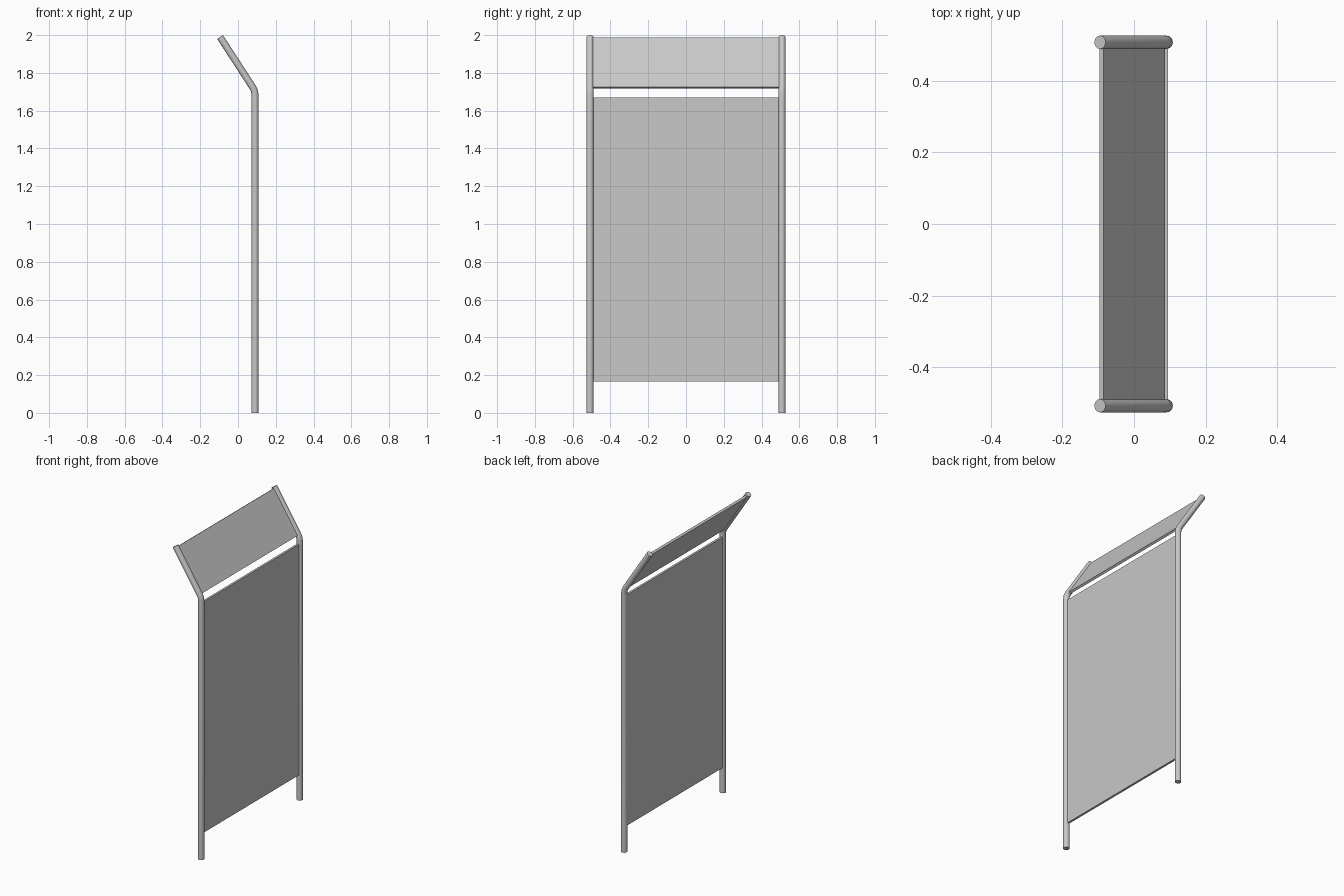
import bpy
import bmesh
from math import cos, sin, tau
from mathutils import Vector

cube = bpy.data.objects.get("Cube")
if cube:
    bpy.data.objects.remove(cube, do_unlink=True)

# One grey finish for the whole frame
grey = bpy.data.materials.new("grey metal")
grey.use_nodes = True
colour = (0.58, 0.58, 0.58, 1)
grey.diffuse_color = colour
grey.node_tree.nodes["Principled BSDF"].inputs["Base Color"].default_value = colour

POST_Y = 0.508
RADIUS = 0.0185
SIDES = 24
FOOT = Vector((0.09, 0, 0))
BEND = Vector((0.09, 0, 1.705))
TIP = Vector((-0.095, 0, 1.99))
UP = Vector((0, 0, 1))
LEAN = (TIP - BEND).normalized()


def finish(name, bm):
    bmesh.ops.recalc_face_normals(bm, faces=bm.faces)
    mesh = bpy.data.meshes.new(name)
    bm.to_mesh(mesh)
    bm.free()
    mesh.materials.append(grey)
    obj = bpy.data.objects.new(name, mesh)
    bpy.context.collection.objects.link(obj)
    return obj


def post(name, y):
    """Round tube swept up a bent path, with a short rounded elbow."""
    start, end = BEND - UP * 0.02, BEND + LEAN * 0.02
    middle = (start + end) / 4 + BEND / 2
    path = [(FOOT, UP), (start, UP), (middle, (UP + LEAN).normalized()),
            (end, LEAN), (TIP, LEAN)]
    across = Vector((0, 1, 0))
    bm = bmesh.new()
    rings = []
    for point, direction in path:
        out = across.cross(direction)
        rings.append([bm.verts.new(point + across * (y + RADIUS * cos(tau * i / SIDES))
                                   + out * RADIUS * sin(tau * i / SIDES))
                      for i in range(SIDES)])
    for low, high in zip(rings, rings[1:]):
        for i in range(SIDES):
            j = (i + 1) % SIDES
            bm.faces.new((low[i], low[j], high[j], high[i]))
    bm.faces.new(rings[0])
    bm.faces.new(rings[-1])
    obj = finish(name, bm)
    bpy.ops.object.select_all(action="DESELECT")
    obj.select_set(True)
    bpy.context.view_layer.objects.active = obj
    bpy.ops.object.shade_smooth_by_angle()


def panel(name, bottom, top, thickness):
    """Flat sheet between the posts, running from bottom to top."""
    along = (top - bottom).normalized()
    side = Vector((along.z, 0, -along.x)) * thickness / 2
    half = Vector((0, POST_Y - RADIUS * 0.6, 0))
    bm = bmesh.new()
    outline = (bottom - side, bottom + side, top + side, top - side)
    face = bm.faces.new([bm.verts.new(p - half) for p in outline])
    extruded = bmesh.ops.extrude_face_region(bm, geom=[face], use_keep_orig=True)
    moved = [v for v in extruded["geom"] if isinstance(v, bmesh.types.BMVert)]
    bmesh.ops.translate(bm, verts=moved, vec=half * 2)
    finish(name, bm)


# Two bent posts
post("front_post", -POST_Y)
post("back_post", POST_Y)

# Upright main panel and tilted upper panel
panel("main_panel", Vector((0.088, 0, 0.165)), Vector((0.088, 0, 1.67)), 0.014)
panel("tilted_panel", BEND + LEAN * 0.018, TIP - LEAN * 0.008, 0.0145)
